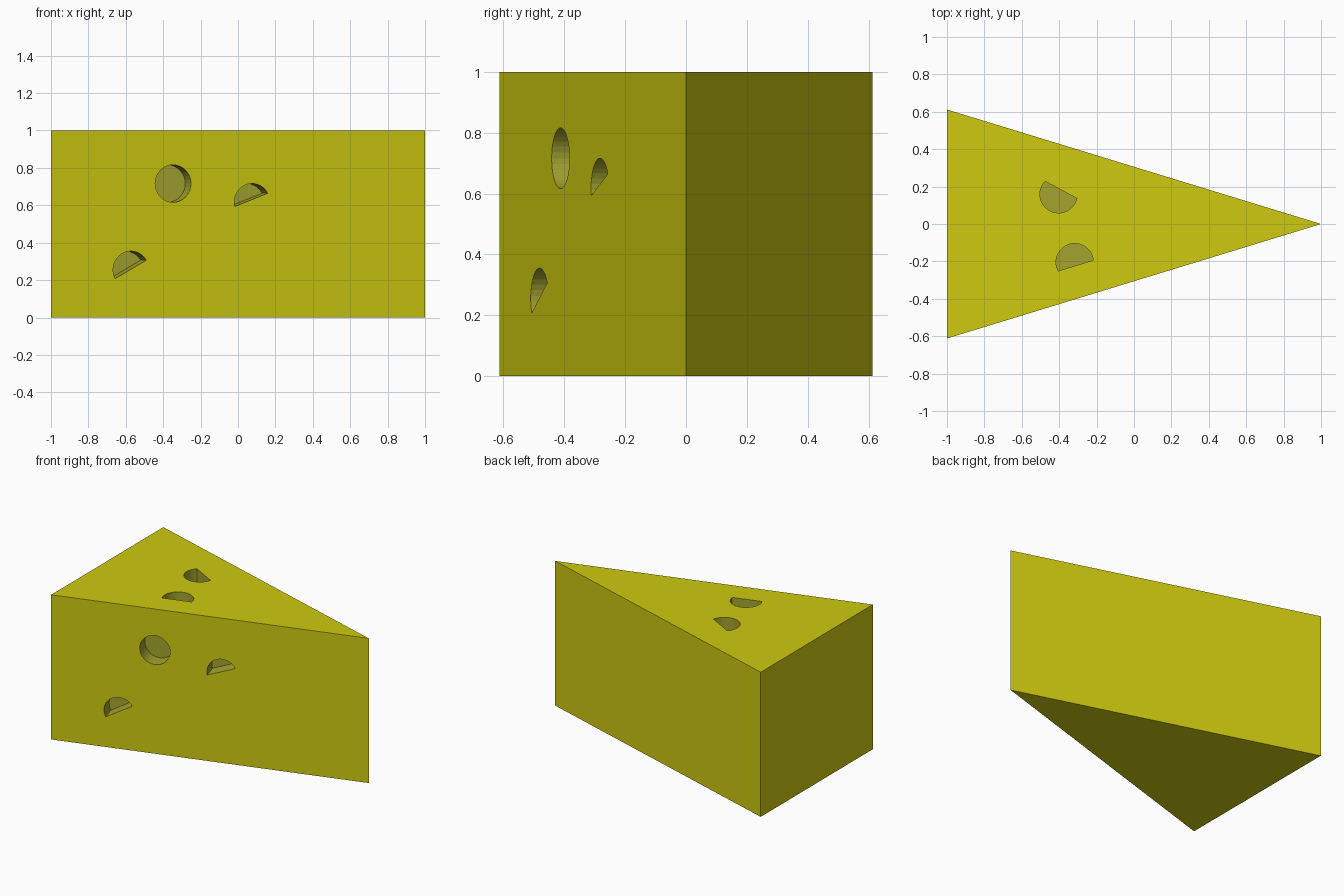
import bpy, bmesh
from math import cos, sin, radians
from mathutils import Vector

if "Cube" in bpy.data.objects:
    bpy.data.objects.remove(bpy.data.objects["Cube"])

HALF_WIDTH, HEIGHT, RADIUS, DEPTH = 0.612, 1.0, 0.1, 0.105


def material(name, color):
    mat = bpy.data.materials.new(name)
    mat.diffuse_color = (*color, 1)
    mat.use_nodes = True
    mat.node_tree.nodes["Principled BSDF"].inputs["Base Color"].default_value = mat.diffuse_color
    return mat


MATS = [material("cheese_yellow", (0.62, 0.59, 0.005)),
        material("hole_yellow", (0.37, 0.37, 0.03))]


def prism(name, outline, offset, mat_index=0):
    """Extrude a flat outline along offset into a closed solid."""
    bm = bmesh.new()
    face = bm.faces.new([bm.verts.new(p) for p in outline])
    new = bmesh.ops.extrude_face_region(bm, geom=[face], use_keep_orig=True)
    bmesh.ops.translate(bm, vec=offset,
                        verts=[g for g in new["geom"] if isinstance(g, bmesh.types.BMVert)])
    bmesh.ops.recalc_face_normals(bm, faces=bm.faces)
    for f in bm.faces:
        f.material_index = mat_index
    mesh = bpy.data.meshes.new(name)
    bm.to_mesh(mesh)
    bm.free()
    for mat in MATS:
        mesh.materials.append(mat)
    obj = bpy.data.objects.new(name, mesh)
    bpy.context.collection.objects.link(obj)
    return obj


def cut_hole(body, center, u, v, start, end):
    """Cut a round pocket, or a part-round one from start to end angle."""
    span = end - start
    steps = max(3, round(span / 11.25))
    count = steps if span == 360 else steps + 1
    n = u.cross(v)
    outline = []
    for i in range(count):
        a = radians(start + span * i / steps)
        outline.append(center + RADIUS * (cos(a) * u + sin(a) * v) - n * DEPTH)
    cutter = prism("hole_cutter", outline, n * DEPTH * 2, 1)
    cutter.hide_render = True
    mod = body.modifiers.new("hole", 'BOOLEAN')
    mod.operation = 'DIFFERENCE'
    mod.solver = 'EXACT'
    mod.object = cutter
    bpy.context.view_layer.objects.active = body
    bpy.ops.object.modifier_apply(modifier=mod.name)
    bpy.data.objects.remove(cutter)


# Wedge body
wedge = prism("cheese_wedge",
              [(-1, -HALF_WIDTH, 0), (1, 0, 0), (-1, HALF_WIDTH, 0)],
              Vector((0, 0, HEIGHT)))

X, Y, Z = Vector((1, 0, 0)), Vector((0, 1, 0)), Vector((0, 0, 1))
along = Vector((2, HALF_WIDTH, 0)).normalized()

# Holes in the slanted front side: x, z, start and end angle
for x, z, a, b in [(-0.347, 0.716, 0, 360),
                   (0.076, 0.616, 29, 193),
                   (-0.572, 0.255, 31, 208)]:
    cut_hole(wedge, Vector((x, HALF_WIDTH * (x - 1) / 2, z)), along, Z, a, b)

# Holes in the top: x, y, start and end angle
for x, y, a, b in [(-0.403, 0.159, 136, 347),
                   (-0.317, -0.204, 6, 208)]:
    cut_hole(wedge, Vector((x, y, HEIGHT)), X, Y, a, b)
